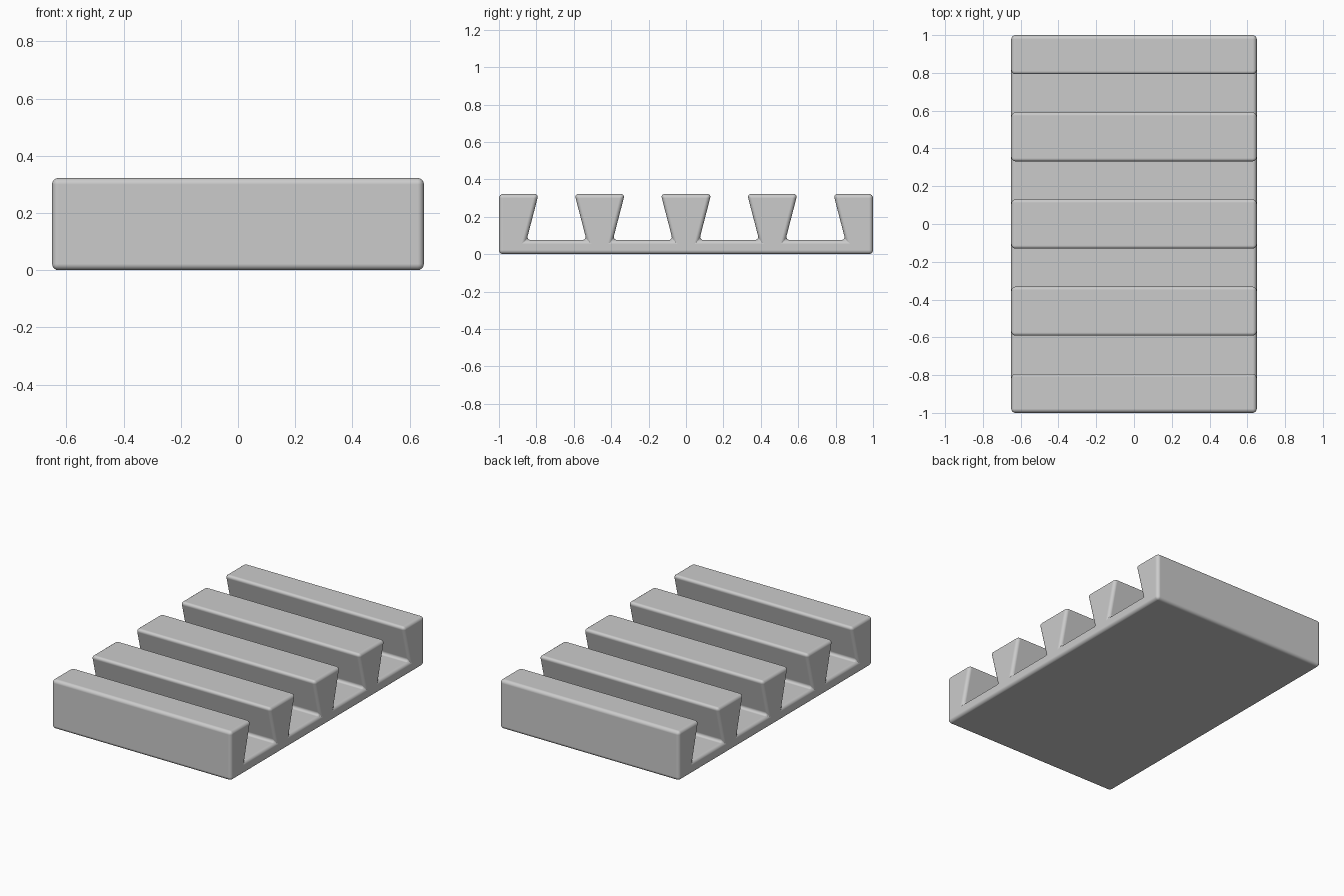
import bpy
import bmesh

cube = bpy.data.objects.get("Cube")
if cube:
    bpy.data.objects.remove(cube, do_unlink=True)

HALF_X, HALF_Y, HEIGHT, FLOOR = 0.65, 1.0, 0.322, 0.076
GROOVES = (-0.692, -0.231, 0.231, 0.692)
TOP_HALF, BOTTOM_HALF = 0.096, 0.16

grey = bpy.data.materials.new("plain grey")
grey.use_nodes = True
colour = (0.6, 0.6, 0.6, 1)
grey.diffuse_color = colour
grey.node_tree.nodes["Principled BSDF"].inputs["Base Color"].default_value = colour

# Side profile: a slab with dovetail grooves cut along its top
profile = [(HALF_Y, 0), (-HALF_Y, 0), (-HALF_Y, HEIGHT)]
for y in GROOVES:
    profile += [(y - TOP_HALF, HEIGHT), (y - BOTTOM_HALF, FLOOR),
                (y + BOTTOM_HALF, FLOOR), (y + TOP_HALF, HEIGHT)]
profile.append((HALF_Y, HEIGHT))

# Extrude the profile across the width
bm = bmesh.new()
face = bm.faces.new([bm.verts.new((-HALF_X, y, z)) for y, z in profile])
result = bmesh.ops.extrude_face_region(bm, geom=[face])
moved = [v for v in result["geom"] if isinstance(v, bmesh.types.BMVert)]
bmesh.ops.translate(bm, verts=moved, vec=(2 * HALF_X, 0, 0))
bmesh.ops.recalc_face_normals(bm, faces=bm.faces)
mesh = bpy.data.meshes.new("grooved_block")
bm.to_mesh(mesh)
bm.free()
mesh.materials.append(grey)
block = bpy.data.objects.new("grooved_block", mesh)
bpy.context.collection.objects.link(block)

# Rounded edges with smooth shading
bevel = block.modifiers.new("rounded edges", "BEVEL")
bevel.width = 0.022
bevel.segments = 4
bevel.limit_method = "ANGLE"
bevel.harden_normals = True
bpy.ops.object.select_all(action="DESELECT")
block.select_set(True)
bpy.context.view_layer.objects.active = block
bpy.ops.object.shade_smooth()
